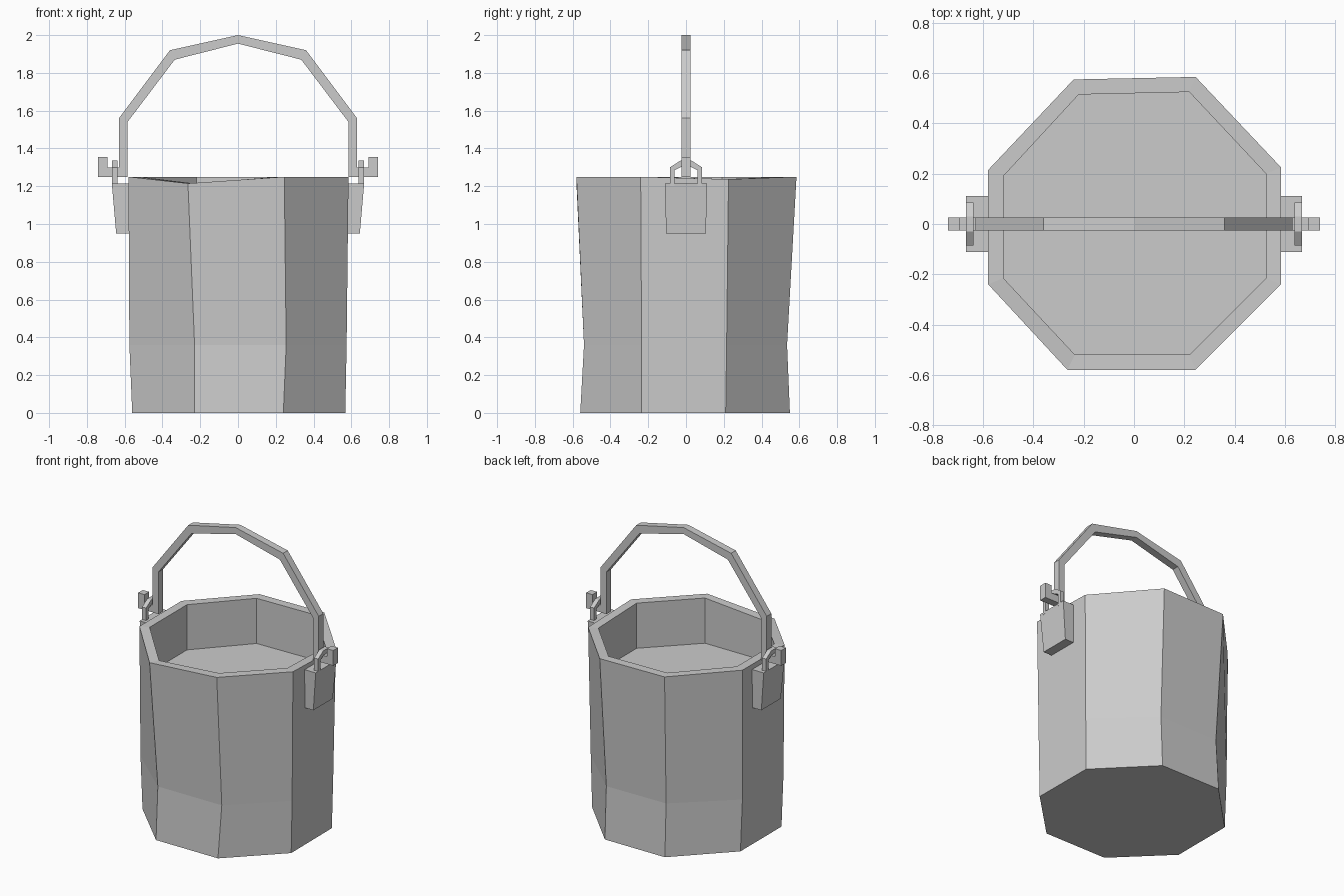
import bpy, bmesh
from mathutils import Vector

if "Cube" in bpy.data.objects:
    bpy.data.objects.remove(bpy.data.objects["Cube"])


def loft(name, rings):
    """Closed solid through a series of equal-length rings, capped at both ends."""
    bm = bmesh.new()
    loops = [[bm.verts.new(Vector(p)) for p in ring] for ring in rings]
    n = len(loops[0])
    for a, b in zip(loops, loops[1:]):
        for i in range(n):
            j = (i + 1) % n
            bm.faces.new((a[i], a[j], b[j], b[i]))
    bm.faces.new(loops[0][::-1])
    bm.faces.new(loops[-1])
    bmesh.ops.recalc_face_normals(bm, faces=bm.faces)
    mesh = bpy.data.meshes.new(name)
    bm.to_mesh(mesh)
    bm.free()
    obj = bpy.data.objects.new(name, mesh)
    bpy.context.collection.objects.link(obj)
    return obj


def ring(points, z):
    return [(x, y, z) for x, y in points]


def mirrored(half):
    """Mirror a half list of (outer, inner) pairs; the last pair lies on the axis."""
    flip = [tuple((-u, v) for u, v in pair) for pair in half[-2::-1]]
    return half + flip


# Bucket: hand-cut octagon, slightly pinched low down, with a shallow inside
foot = [(-0.225, 0.55), (0.23, 0.55), (0.565, 0.21), (0.568, -0.235),
        (0.24, -0.56), (-0.23, -0.56), (-0.56, -0.235), (-0.56, 0.21)]
waist = [(-0.22, 0.53), (0.23, 0.535), (0.572, 0.215), (0.575, -0.235),
         (0.255, -0.54), (-0.23, -0.54), (-0.575, -0.235), (-0.575, 0.21)]
lip = [(-0.24, 0.575), (0.245, 0.585), (0.585, 0.225), (0.585, -0.24),
       (0.245, -0.58), (-0.265, -0.58), (-0.58, -0.24), (-0.58, 0.215)]
inner = [(-0.22, 0.515), (0.22, 0.525), (0.525, 0.2), (0.525, -0.215),
         (0.22, -0.52), (-0.235, -0.52), (-0.52, -0.215), (-0.52, 0.19)]
lip_z = [1.25, 1.25, 1.237, 1.25, 1.25, 1.215, 1.25, 1.25]
loft("bucket", [ring(foot, 0), ring(waist, 0.36),
                [(x, y, z) for (x, y), z in zip(lip, lip_z)],
                [(x, y, z) for (x, y), z in zip(inner, lip_z)],
                ring(inner, 0.94)])

# Handle: square bar bent into an arch with hooked ends, as (outer, inner) pairs
handle = mirrored([((0.74, 1.355), (0.692, 1.355)), ((0.74, 1.25), (0.692, 1.30)),
                   ((0.585, 1.25), (0.63, 1.30)), ((0.585, 1.54), (0.63, 1.56)),
                   ((0.335, 1.87), (0.36, 1.92)), ((0, 1.955), (0, 2.0))])
loft("handle", [[(a[0], -0.025, a[1]), (a[0], 0.025, a[1]),
                 (b[0], 0.025, b[1]), (b[0], -0.025, b[1])] for a, b in handle])

# Eyelet outline in the y-z plane
eyelet = mirrored([((0.085, 1.20), (0.06, 1.20)), ((0.085, 1.30), (0.06, 1.285)),
                   ((0.03, 1.335), (0.02, 1.305)), ((0, 1.335), (0, 1.305))])

for side, s in (("left", -1), ("right", 1)):
    # Mounting block, tapering downward
    loft(side + "_mount", [
        [(s * x, y, z) for x, y in ((0.56, -w), (xo, -w), (xo, w), (0.56, w))]
        for z, xo, w in ((0.95, 0.645, 0.105), (1.215, 0.668, 0.112))])
    # Eyelet holding the handle hook
    loft(side + "_eyelet", [
        [(s * 0.638, a[0], a[1]), (s * 0.668, a[0], a[1]),
         (s * 0.668, b[0], b[1]), (s * 0.638, b[0], b[1])] for a, b in eyelet])
